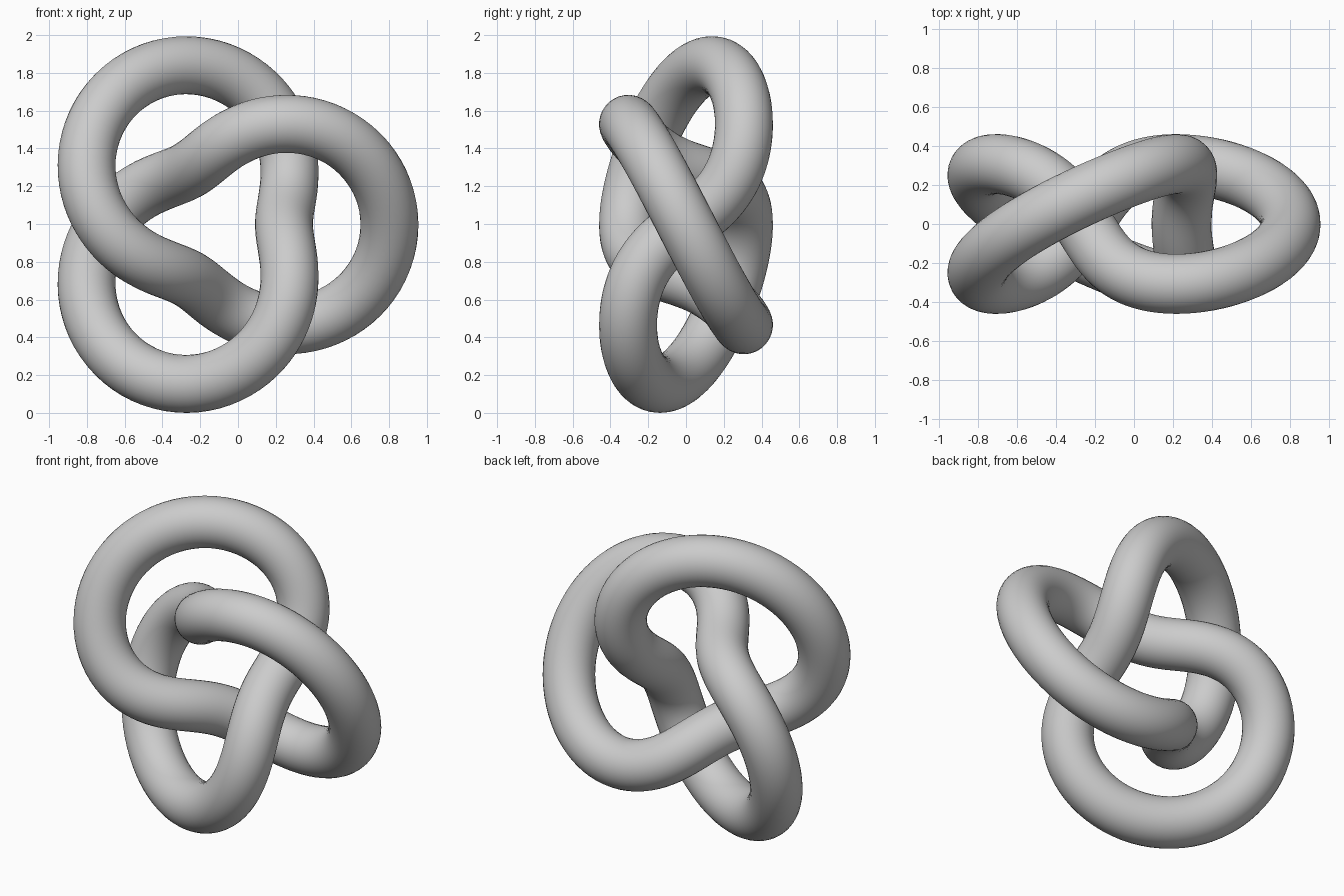
import bpy
from math import sin, cos, pi

cube = bpy.data.objects.get("Cube")
if cube:
    bpy.data.objects.remove(cube, do_unlink=True)

UNIT = 0.279
RING, SWING, DEPTH, TUBE = 2.2 * UNIT, UNIT, 1.1 * UNIT, 0.55 * UNIT
STEPS = 240


# Centre line: two turns round the ring, three swings in and out
def knot_point(t):
    radius = RING + SWING * cos(3 * t)
    return (radius * cos(2 * t), -DEPTH * sin(3 * t), radius * sin(2 * t))


points = [knot_point(2 * pi * i / STEPS) for i in range(STEPS)]
xs = [p[0] for p in points]
zs = [p[2] for p in points]
shift_x = -(max(xs) + min(xs)) / 2
shift_z = TUBE - min(zs)

# Round tube along the closed path
curve = bpy.data.curves.new("knot_tube", "CURVE")
curve.dimensions = "3D"
curve.bevel_depth = TUBE
curve.bevel_resolution = 14
spline = curve.splines.new("POLY")
spline.points.add(STEPS - 1)
for target, (x, y, z) in zip(spline.points, points):
    target.co = (x + shift_x, y, z + shift_z, 1)
spline.use_cyclic_u = True

knot = bpy.data.objects.new("knot_tube", curve)
bpy.context.collection.objects.link(knot)
bpy.ops.object.select_all(action="DESELECT")
knot.select_set(True)
bpy.context.view_layer.objects.active = knot
bpy.ops.object.convert(target="MESH")
knot = bpy.context.object
bpy.ops.object.shade_smooth()

# Plain grey surface
grey = bpy.data.materials.new("light_grey")
grey.use_nodes = True
color = (0.6, 0.6, 0.6, 1)
grey.diffuse_color = color
grey.node_tree.nodes["Principled BSDF"].inputs["Base Color"].default_value = color
knot.data.materials.clear()
knot.data.materials.append(grey)
